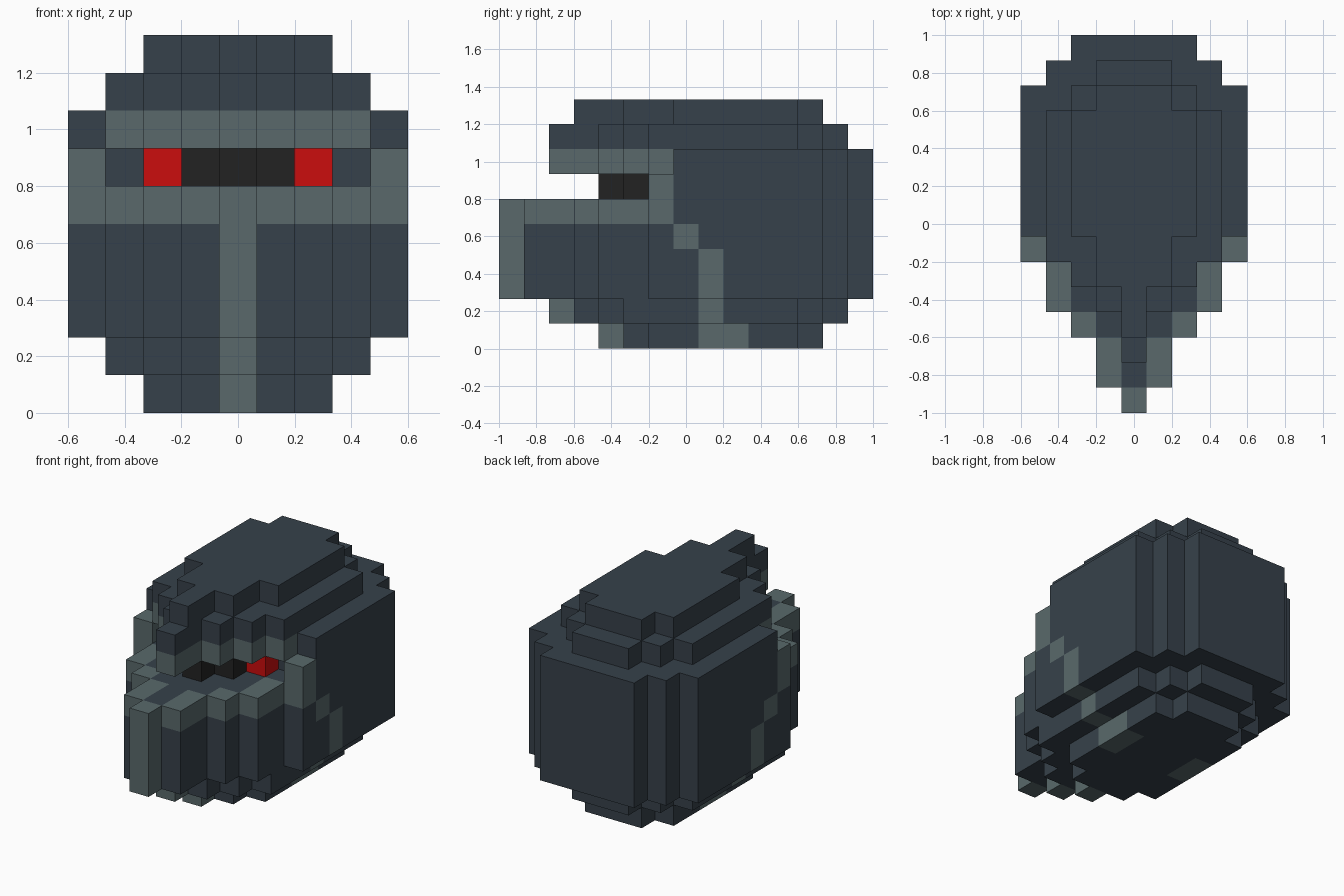
import bpy, bmesh
from mathutils import Vector

if "Cube" in bpy.data.objects:
    bpy.data.objects.remove(bpy.data.objects["Cube"])

V = 2 / 15   # edge of one block: 9 blocks wide, 15 deep, 10 high

# Each level's plan: (first, last) row from front to back for columns 0, 1, 2.. out from the middle
BODY = [(0, 14), (1, 14), (3, 14), (4, 13), (6, 12)]
PLANS = [
    [(4, 12), (5, 12), (6, 11)],                         # base
    [(2, 13), (3, 13), (4, 12), (5, 11)],                # lower step
    BODY, BODY, BODY, BODY,                              # jaw and skull
    [(4, 14), (5, 14), (6, 14), (7, 13), (6, 12)],       # visor slit
    [(2, 14), (4, 14), (5, 14), (6, 13), (7, 12)],       # brim
    [(2, 13), (4, 13), (5, 12), (6, 11)],                # upper step
    [(3, 12), (5, 12), (7, 11)],                         # crown
]
# Rows of the light seam running down each side, by level
SEAM = {0: (8, 9), 1: (8,), 2: (8,), 3: (8,), 4: (7,)}


def part_of(c, row, level):
    """Which part a block belongs to, by its column, row and level."""
    k = abs(c)
    edge = k == len(PLANS[level]) - 1
    if level == 6 and row <= 6:                          # slit with glowing eyes
        if k == 4:
            return "trim"
        return "eyes" if k == 2 else "visor"
    if level == 7 and row <= 6:                          # brim edge
        return "trim"
    if level == 5 and row <= 6:                          # jaw rim
        widest = max(i for i, (a, b) in enumerate(BODY) if a <= row <= b)
        if k == widest:
            return "trim"
    if level <= 5 and k == 0 and row == PLANS[level][0][0]:
        return "trim"                                    # front ridge
    if edge and row in SEAM.get(level, ()):
        return "trim"                                    # side seam
    return "shell"


blocks = {}
for level, plan in enumerate(PLANS):
    for k, (first, last) in enumerate(plan):
        for row in range(first, last + 1):
            for c in {k, -k}:
                blocks[c, row, level] = part_of(c, row, level)


def build(part, label, colour):
    """Skin the outer faces of one part's blocks and merge flat areas."""
    bm = bmesh.new()
    for (c, row, level), name in blocks.items():
        if name != part:
            continue
        centre = Vector((c, row - 7, level + 0.5))
        for axis in range(3):
            for s in (1, -1):
                n = Vector((0, 0, 0))
                n[axis] = s
                if (c + int(n.x), row + int(n.y), level + int(n.z)) in blocks:
                    continue
                u = Vector((0, 0, 0))
                u[(axis + 1) % 3] = 0.5
                w = n.cross(u)
                m = centre + n * 0.5
                bm.faces.new([bm.verts.new(p * V)
                              for p in (m - u - w, m + u - w, m + u + w, m - u + w)])
    bmesh.ops.remove_doubles(bm, verts=bm.verts[:], dist=0.001)
    bmesh.ops.dissolve_limit(bm, angle_limit=0.01, verts=bm.verts[:], edges=bm.edges[:])
    mesh = bpy.data.meshes.new(part)
    bm.to_mesh(mesh)
    bm.free()
    mat = bpy.data.materials.new(label)
    mat.diffuse_color = (*colour, 1)
    mat.use_nodes = True
    mat.node_tree.nodes["Principled BSDF"].inputs["Base Color"].default_value = mat.diffuse_color
    mesh.materials.append(mat)
    bpy.context.collection.objects.link(bpy.data.objects.new(part, mesh))


build("shell", "dark slate", (0.037, 0.053, 0.069))
build("trim", "grey green", (0.100, 0.141, 0.147))
build("visor", "black", (0.016, 0.016, 0.016))
build("eyes", "red", (0.60, 0.004, 0.004))
